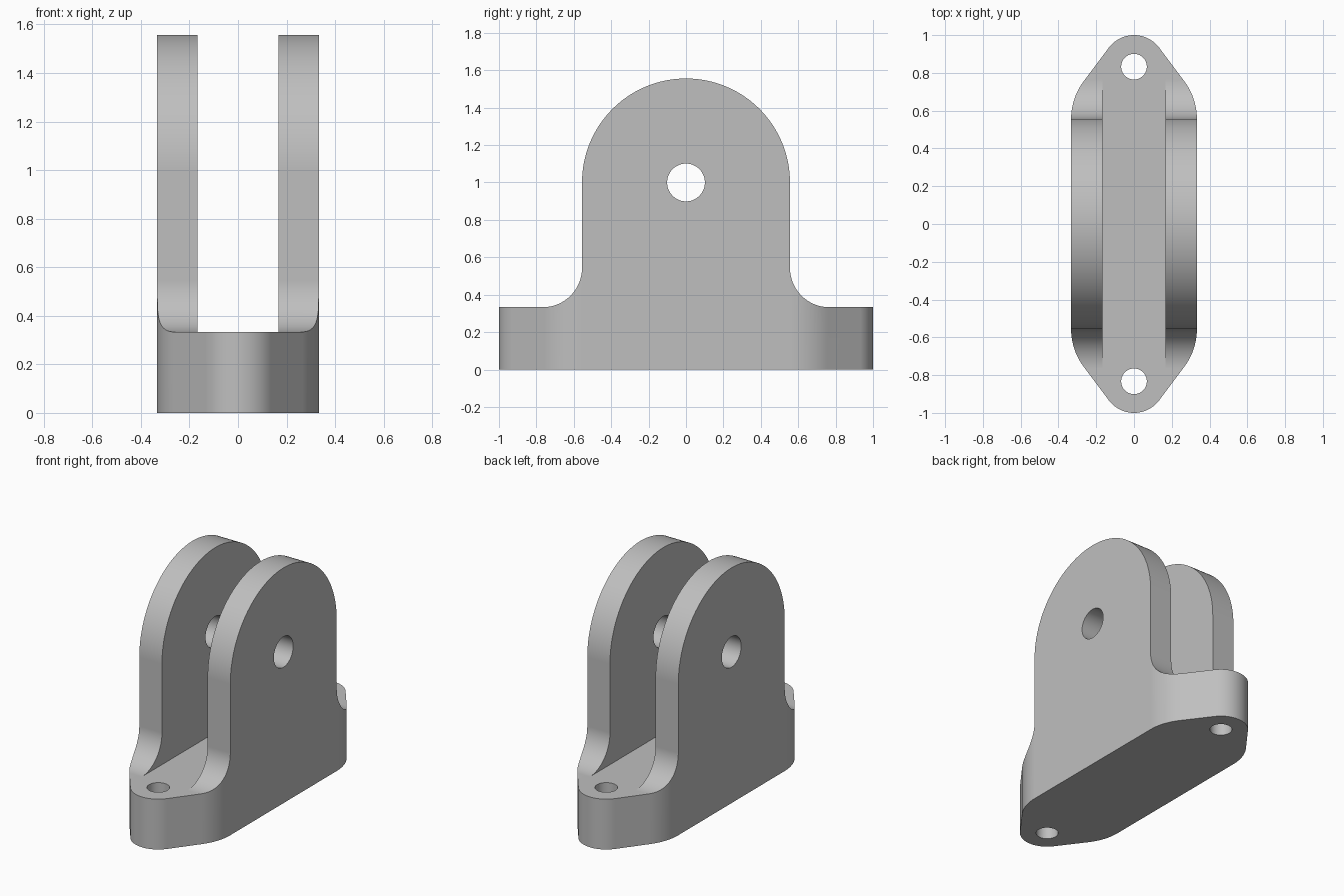
import bpy, bmesh
from math import sin, cos, pi, acos, radians
from mathutils import Vector

cube = bpy.data.objects.get("Cube")
if cube:
    bpy.data.objects.remove(cube, do_unlink=True)

HALF_W, SLOT = 0.333, 0.167      # half width of the body and of the slot
BASE_H, PIN_Z = 0.333, 1.0       # top of the base, height of the pin hole
LUG_R, FILLET = 0.556, 0.21      # rounded lug top, fillet at its foot
END_R, HOLE_Y = 0.167, 0.833     # rounded end of the base

grey = bpy.data.materials.new("Grey")
grey.use_nodes = True
colour = (0.52, 0.52, 0.52, 1)
grey.diffuse_color = colour
grey.node_tree.nodes["Principled BSDF"].inputs["Base Color"].default_value = colour


def arc(cx, cy, r, start, end, n):
    return [(cx + r * cos(start + (end - start) * i / n),
             cy + r * sin(start + (end - start) * i / n)) for i in range(n + 1)]


def prism(name, outline, axis, low, high):
    """Extrude a closed outline along z (outline in xy) or x (outline in yz)."""
    place = (lambda a, b: (a, b, low)) if axis == "z" else (lambda a, b: (low, a, b))
    bm = bmesh.new()
    face = bm.faces.new([bm.verts.new(place(a, b)) for a, b in outline])
    top = bmesh.ops.extrude_face_region(bm, geom=[face])["geom"]
    shift = Vector((0, 0, high - low) if axis == "z" else (high - low, 0, 0))
    bmesh.ops.translate(bm, vec=shift,
                        verts=[v for v in top if isinstance(v, bmesh.types.BMVert)])
    bmesh.ops.recalc_face_normals(bm, faces=bm.faces)
    mesh = bpy.data.meshes.new(name)
    bm.to_mesh(mesh)
    bm.free()
    mesh.materials.append(grey)
    obj = bpy.data.objects.new(name, mesh)
    bpy.context.collection.objects.link(obj)
    return obj


def carve(target, tool, operation="DIFFERENCE"):
    mod = target.modifiers.new(tool.name, "BOOLEAN")
    mod.object, mod.operation, mod.solver = tool, operation, "EXACT"
    bpy.context.view_layer.objects.active = target
    bpy.ops.object.modifier_apply(modifier=mod.name)
    bpy.data.objects.remove(tool, do_unlink=True)


# Plan outline: tangent lines joining a small end circle and a wide shoulder circle
tilt = pi / 2 - acos((HALF_W - END_R) / (HOLE_Y - LUG_R))
back = (arc(0, LUG_R, HALF_W, 0, tilt, 10)
        + arc(0, HOLE_Y, END_R, tilt, pi - tilt, 24)
        + arc(0, LUG_R, HALF_W, pi - tilt, pi, 10))
plan = back + [(-x, -y) for x, y in back]

# Side outline: flat base, filleted foot, straight flank and round top
foot = LUG_R + FILLET
right = [(1.2, -0.1), (1.2, BASE_H)] + arc(foot, BASE_H + FILLET, FILLET, -pi / 2, -pi, 16)
side = (right + arc(0, PIN_Z, LUG_R, 0, pi, 64)
        + [(-y, z) for y, z in reversed(right)])

# Clevis body, slot between the lugs, pin hole and two bolt holes
body = prism("clevis_bracket", plan, "z", 0, 1.7)
carve(body, prism("side_shape", side, "x", -0.5, 0.5), "INTERSECT")
box = [(-1.2, BASE_H), (1.2, BASE_H), (1.2, 2), (-1.2, 2)]
carve(body, prism("slot", box, "x", -SLOT, SLOT))
carve(body, prism("pin_hole", arc(0, PIN_Z, 0.101, 0, 2 * pi, 48)[:-1], "x", -0.5, 0.5))
for sign in (-1, 1):
    hole = arc(0, sign * HOLE_Y, 0.068, 0, 2 * pi, 40)[:-1]
    carve(body, prism("bolt_hole", hole, "z", -0.2, 0.6))

# Smooth curves with crisp edges
bpy.ops.object.select_all(action="DESELECT")
body.select_set(True)
bpy.context.view_layer.objects.active = body
bpy.ops.object.shade_smooth_by_angle(angle=radians(30))
weighted = body.modifiers.new("Weighted normals", "WEIGHTED_NORMAL")
weighted.keep_sharp = True
